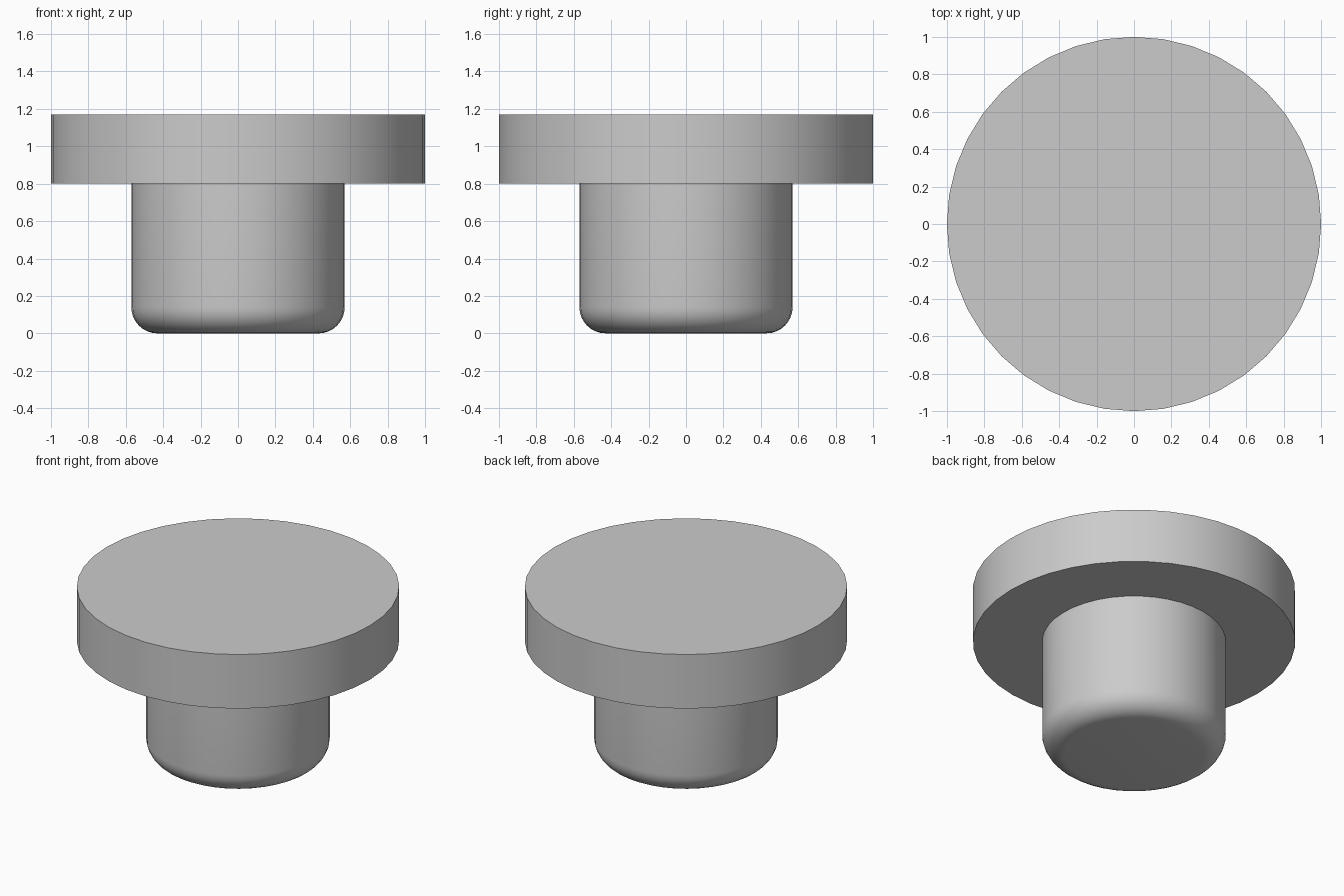
import bpy, bmesh, math

default = bpy.data.objects.get("Cube")
if default:
    bpy.data.objects.remove(default, do_unlink=True)

SIDES = 40
FILLET_STEPS = 8

grey = bpy.data.materials.new("light grey")
colour = (0.6, 0.6, 0.6, 1)
grey.diffuse_color = colour
grey.use_nodes = True
grey.node_tree.nodes["Principled BSDF"].inputs["Base Color"].default_value = colour


def lathe(name, profile):
    """Revolve (radius, height) points around z; the ends close with flat discs."""
    bm = bmesh.new()
    rings = []
    for radius, height in profile:
        angles = [math.tau * i / SIDES for i in range(SIDES)]
        rings.append([bm.verts.new((radius * math.cos(a), radius * math.sin(a), height))
                      for a in angles])
    for low, high in zip(rings, rings[1:]):
        for i in range(SIDES):
            j = (i + 1) % SIDES
            bm.faces.new((low[i], low[j], high[j], high[i]))
    bm.faces.new(rings[0][::-1])
    bm.faces.new(rings[-1])
    mesh = bpy.data.meshes.new(name)
    bm.to_mesh(mesh)
    bm.free()
    mesh.materials.append(grey)
    obj = bpy.data.objects.new(name, mesh)
    bpy.context.collection.objects.link(obj)
    bpy.ops.object.select_all(action='DESELECT')
    obj.select_set(True)
    bpy.context.view_layer.objects.active = obj
    bpy.ops.object.shade_smooth_by_angle(angle=math.radians(30))
    return obj


# Wide flat head
lathe("head_disc", [(1.0, 0.80), (1.0, 1.17)])

# Stem with a rounded bottom edge
stem_radius, fillet = 0.57, 0.14
stem = []
for step in range(FILLET_STEPS + 1):
    a = math.pi / 2 * step / FILLET_STEPS
    stem.append((stem_radius - fillet + fillet * math.sin(a), fillet - fillet * math.cos(a)))
stem.append((stem_radius, 0.80))
lathe("stem", stem)
